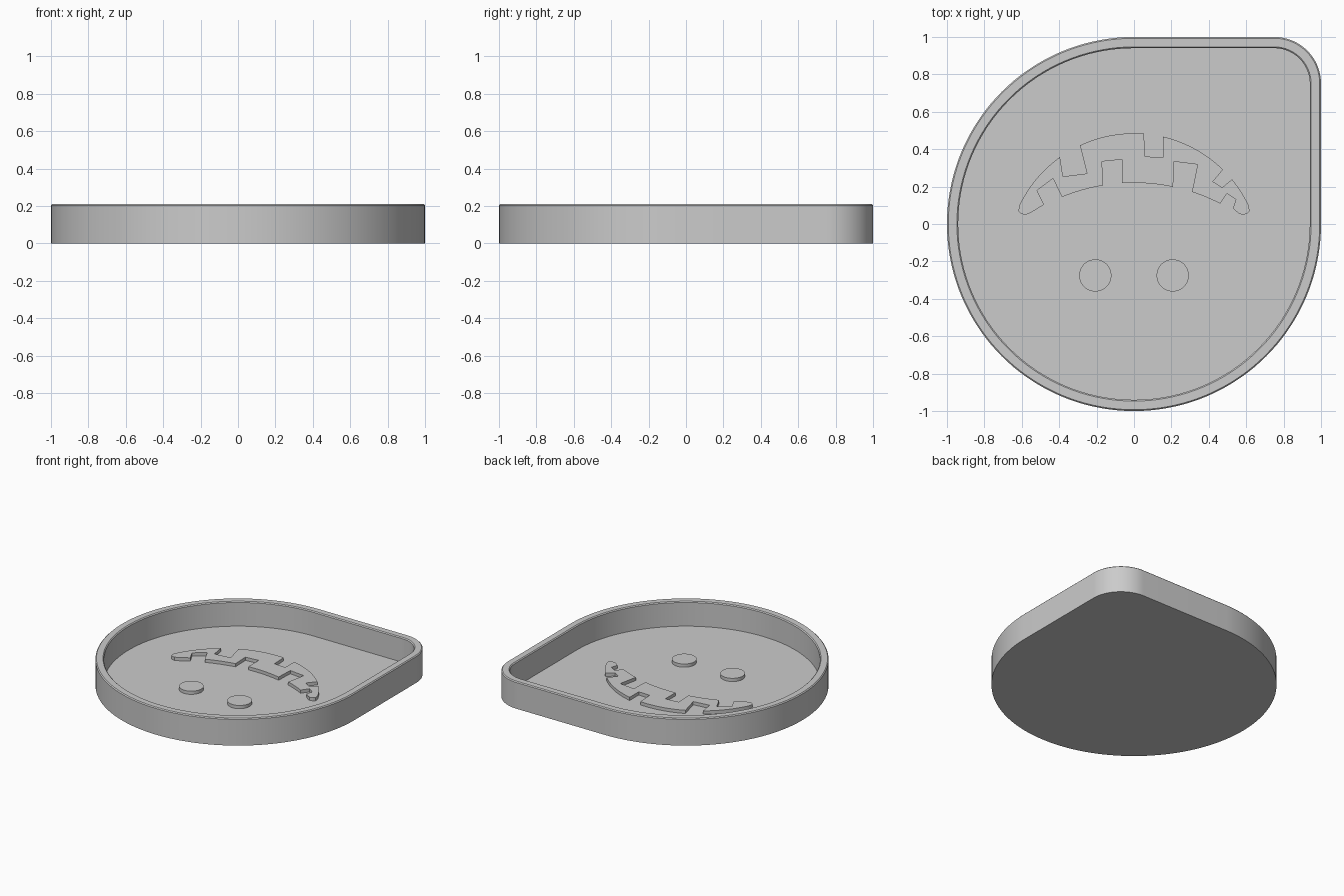
import bpy, bmesh, math

if "Cube" in bpy.data.objects:
    bpy.data.objects.remove(bpy.data.objects["Cube"], do_unlink=True)

grey = bpy.data.materials.new("plain_grey")
grey.use_nodes = True
colour = (0.6, 0.6, 0.6, 1)
grey.diffuse_color = colour
grey.node_tree.nodes["Principled BSDF"].inputs["Base Color"].default_value = colour

HEIGHT, FLOOR, RAISED = 0.21, 0.02, 0.045
WALL, CHAMFER, CORNER = 0.06, 0.007, 0.25


def finish(name, bm):
    bmesh.ops.recalc_face_normals(bm, faces=bm.faces)
    mesh = bpy.data.meshes.new(name)
    bm.to_mesh(mesh)
    bm.free()
    mesh.materials.append(grey)
    ob = bpy.data.objects.new(name, mesh)
    bpy.context.collection.objects.link(ob)
    bpy.ops.object.select_all(action='DESELECT')
    ob.select_set(True)
    bpy.context.view_layer.objects.active = ob
    bpy.ops.object.shade_smooth_by_angle(angle=math.radians(30))
    return ob


def arc(cx, cy, r, start, end, steps):
    return [(cx + r * math.cos(a), cy + r * math.sin(a))
            for a in (math.radians(start + (end - start) * i / steps)
                      for i in range(steps + 1))]


def teardrop(inset):
    """Round outline with one rounded square corner, shrunk by inset."""
    c = 1 - CORNER
    return (arc(c, c, CORNER - inset, 0, 90, 24)
            + arc(0, 0, 1 - inset, 90, 360, 108))


def loft(name, rings):
    """Closed solid through a stack of (outline, height) rings."""
    bm = bmesh.new()
    loops = [[bm.verts.new((x, y, z)) for x, y in outline] for outline, z in rings]
    for a, b in zip(loops, loops[1:]):
        n = len(a)
        for i in range(n):
            j = (i + 1) % n
            bm.faces.new((a[i], a[j], b[j], b[i]))
    bm.faces.new(loops[0])
    bm.faces.new(loops[-1])
    return finish(name, bm)


# Tray: base, chamfered rim and recessed floor
section = [(0, 0), (0, HEIGHT - CHAMFER), (CHAMFER, HEIGHT),
           (WALL - CHAMFER, HEIGHT), (WALL, HEIGHT - CHAMFER), (WALL, FLOOR)]
loft("tray", [(teardrop(inset), z) for inset, z in section])

# Two raised round buttons
for side, x in (("right", -0.207), ("left", 0.207)):
    disc = arc(x, -0.275, 0.086, 0, 355, 71)
    loft(side + "_button", [(disc, FLOOR - 0.01), (disc, RAISED)])


# Raised crescent with notches cut into both curved edges
def upper(x):
    return -0.195 + math.sqrt(0.68 ** 2 - x * x)


def lower(x):
    return -0.79 + math.sqrt(1.01 ** 2 - x * x)


def follow(curve, x0, x1, steps=14):
    return [(x, curve(x)) for x in
            (x0 + (x1 - x0) * i / steps for i in range(steps + 1))]


def edge(curve, start, notches, end):
    """Follow a curve, dipping through the inner points of each notch."""
    points, x = [], start
    for first, inner, last in notches:
        points += follow(curve, x, first) + inner
        x = last
    return points + (follow(curve, x, end) if end is not None else [(x, curve(x))])


top_notches = [(-0.396, [(-0.38, 0.254), (-0.251, 0.27)], -0.289),
               (0.053, [(0.059, 0.361), (0.155, 0.356)], 0.155),
               (0.476, [(0.422, 0.227), (0.471, 0.195)], 0.524)]
right_tip = [(0.617, 0.068), (0.605, 0.055), (0.58, 0.049), (0.561, 0.056),
             (0.529, 0.083), (0.545, 0.131), (0.497, 0.163)]
bottom_notches = [(0.31, [(0.34, 0.318), (0.214, 0.334)], 0.209),
                  (-0.064, [(-0.064, 0.345), (-0.171, 0.334)], -0.166)]
left_tip = [(-0.433, 0.243), (-0.519, 0.179), (-0.481, 0.104), (-0.551, 0.061),
            (-0.58, 0.049), (-0.605, 0.055), (-0.617, 0.068)]
crescent = (edge(upper, -0.615, top_notches, 0.615) + right_tip
            + edge(lower, 0.46, bottom_notches, -0.385) + left_tip)
loft("notched_crescent", [(crescent, FLOOR - 0.01), (crescent, RAISED)])
